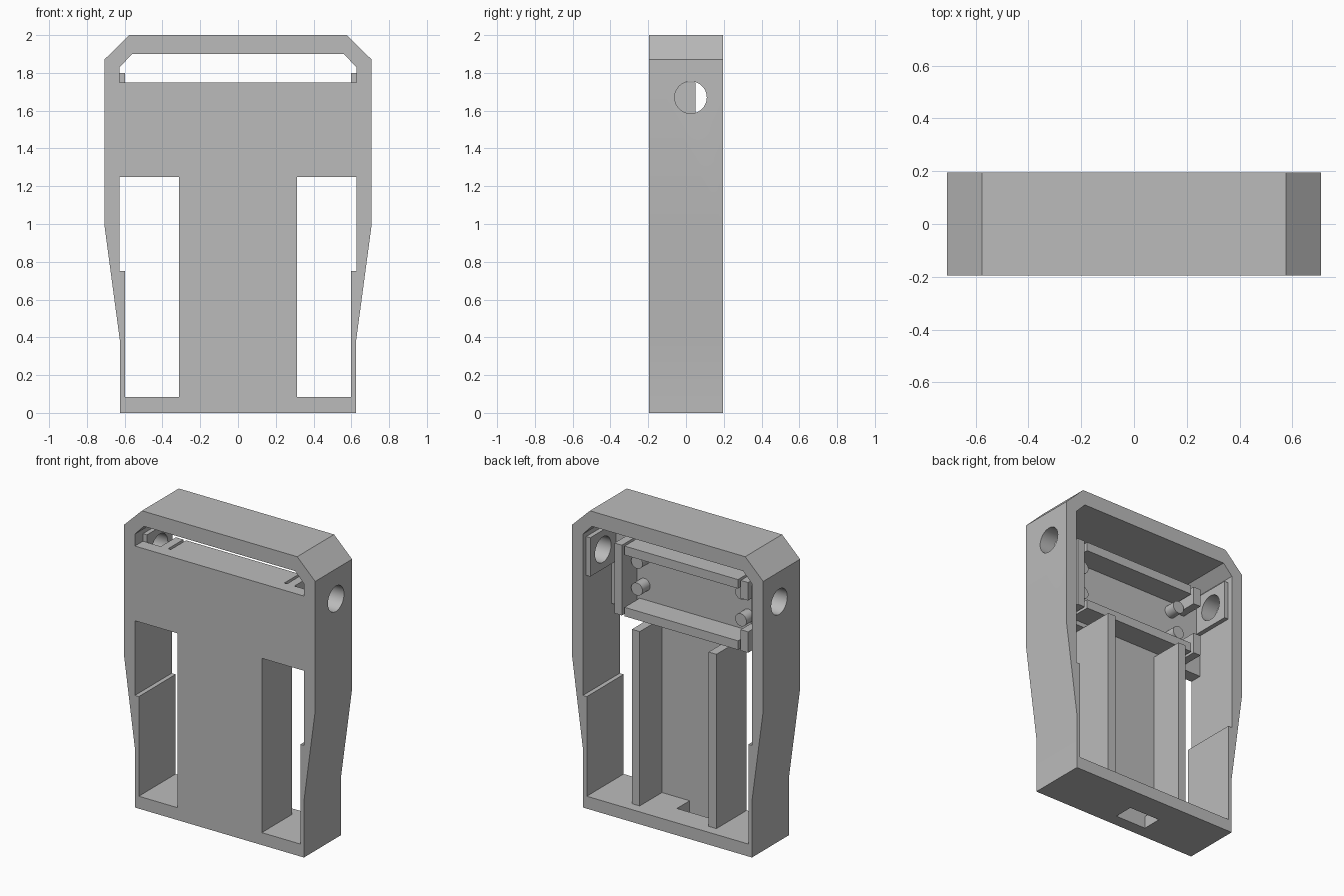
import bpy, bmesh, math
from mathutils import Matrix

cube = bpy.data.objects.get("Cube")
if cube:
    bpy.data.objects.remove(cube, do_unlink=True)

grey = bpy.data.materials.new("plain grey")
grey.use_nodes = True
grey.diffuse_color = (0.5, 0.5, 0.5, 1)
grey.node_tree.nodes["Principled BSDF"].inputs["Base Color"].default_value = (0.5, 0.5, 0.5, 1)

FRONT, BACK, PANEL, RAIL = -0.195, 0.195, -0.11, 0.05


def finish(name, bm):
    bmesh.ops.recalc_face_normals(bm, faces=bm.faces)
    mesh = bpy.data.meshes.new(name)
    bm.to_mesh(mesh)
    bm.free()
    mesh.materials.append(grey)
    ob = bpy.data.objects.new(name, mesh)
    bpy.context.collection.objects.link(ob)
    return ob


def prism(name, outline, y0, y1):
    """Extrude an x-z outline from y0 to y1."""
    bm = bmesh.new()
    face = bm.faces.new([bm.verts.new((x, y0, z)) for x, z in outline])
    ext = bmesh.ops.extrude_face_region(bm, geom=[face])["geom"]
    bmesh.ops.translate(bm, vec=(0, y1 - y0, 0),
                        verts=[v for v in ext if isinstance(v, bmesh.types.BMVert)])
    return finish(name, bm)


def box(name, x0, x1, y0, y1, z0, z1):
    return prism(name, [(x0, z0), (x1, z0), (x1, z1), (x0, z1)], y0, y1)


def cylinder(name, centre, radius, depth, axis):
    bm = bmesh.new()
    bmesh.ops.create_cone(bm, cap_ends=True, segments=48, radius1=radius,
                          radius2=radius, depth=depth)
    turn = Matrix.Rotation(math.pi / 2, 4, "Y" if axis == "X" else "X")
    bmesh.ops.transform(bm, matrix=Matrix.Translation(centre) @ turn, verts=bm.verts)
    return finish(name, bm)


def activate(ob):
    bpy.ops.object.select_all(action="DESELECT")
    ob.select_set(True)
    bpy.context.view_layer.objects.active = ob


def cut(ob, cutter):
    cutter.hide_render = True
    mod = ob.modifiers.new("cut", "BOOLEAN")
    mod.operation, mod.solver, mod.object = "DIFFERENCE", "EXACT", cutter
    activate(ob)
    bpy.ops.object.modifier_apply(modifier=mod.name)
    bpy.data.objects.remove(cutter, do_unlink=True)


def smooth(ob):
    activate(ob)
    bpy.ops.object.shade_smooth_by_angle(angle=math.radians(30))


def mirrored(right_half):
    return right_half + [(-x, z) for x, z in reversed(right_half)]


def side_hole():
    return cylinder("hole_cutter", (0, 0.025, 1.67), 0.085, 2, "X")


# Housing shell with tapered sides and chamfered top
housing = prism("housing", mirrored([(0.625, 0), (0.625, 0.38), (0.708, 1.0),
                                     (0.708, 1.87), (0.575, 2.0)]), FRONT, BACK)
upper = [(0.627, 1.83), (0.56, 1.9)]
cut(housing, prism("cavity", mirrored([(0.598, 0.083), (0.598, 0.75), (0.627, 0.75)] + upper),
                   PANEL, 0.3))

# Front openings: top window and two side windows
cut(housing, prism("top_window", mirrored([(0.627, 1.75)] + upper), -0.3, 0))
for s in (-1, 1):
    window = [(0.313, 0.083), (0.598, 0.083), (0.598, 0.75),
              (0.627, 0.75), (0.627, 1.25), (0.313, 1.25)]
    cut(housing, prism("side_window", [(s * x, z) for x, z in window], -0.3, 0))

# Slot in the floor and round holes in the sides
cut(housing, box("floor_slot", -0.18, 0.05, PANEL, 0.025, -0.1, 0.2))
cut(housing, side_hole())
smooth(housing)

for s, side in ((1, "left"), (-1, "right")):
    # Square collars around the side holes
    collar = box(side + "_collar", *sorted((s * 0.597, s * 0.627)), PANEL, 0.16, 1.54, 1.80)
    cut(collar, side_hole())
    smooth(collar)

    # Tall ribs beside the windows
    box(side + "_rib", *sorted((s * 0.255, s * 0.313)), PANEL, 0.125, 0.083, 1.25)

    # End posts; the right one is split by a gap
    spans = [(1.28, 1.75)] if s > 0 else [(1.28, 1.42), (1.63, 1.75)]
    for z0, z1 in spans:
        box(side + "_post", *sorted((s * 0.44, s * 0.495)), PANEL, RAIL, z0, z1)

    # Locating pins
    for z in (1.44, 1.62):
        smooth(cylinder(side + "_pin", (s * 0.385, -0.07, z), 0.042, 0.08, "Y"))

# Horizontal rails
box("lower_rail", -0.42, 0.42, PANEL, RAIL, 1.28, 1.34)
box("upper_rail", -0.42, 0.42, PANEL, RAIL, 1.69, 1.75)
